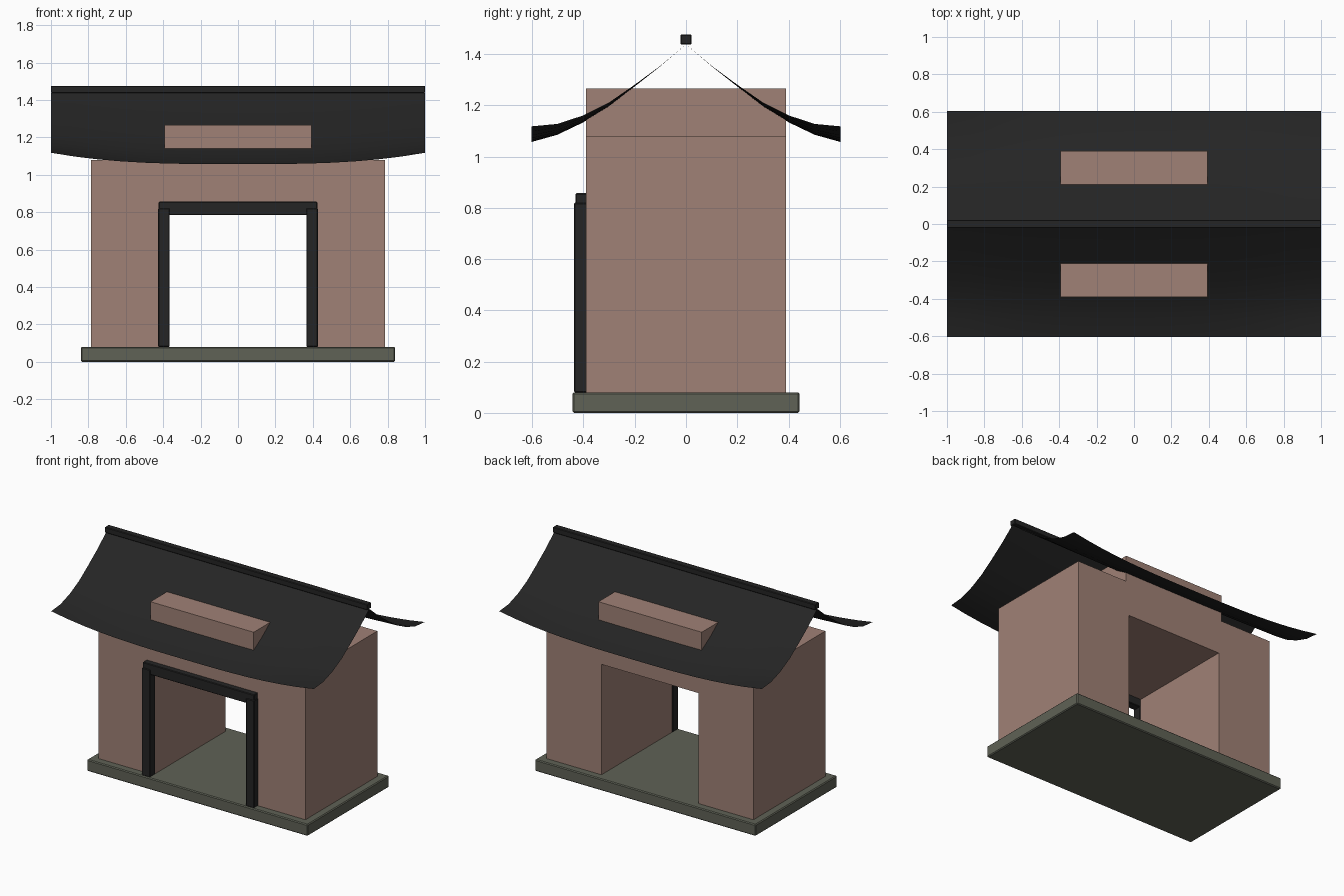
import bpy, bmesh, math

if "Cube" in bpy.data.objects:
    bpy.data.objects.remove(bpy.data.objects["Cube"])


def material(name, rgb):
    m = bpy.data.materials.new(name)
    m.diffuse_color = (*rgb, 1)
    m.use_nodes = True
    m.node_tree.nodes["Principled BSDF"].inputs["Base Color"].default_value = m.diffuse_color
    return m


PLASTER = material("brown plaster", (0.35, 0.22, 0.18))
STONE = material("grey green stone", (0.115, 0.122, 0.093))
DARK = material("dark roof and trim", (0.018, 0.018, 0.018))


def add_object(name, bm, mat):
    mesh = bpy.data.meshes.new(name)
    bm.to_mesh(mesh)
    bm.free()
    mesh.materials.append(mat)
    ob = bpy.data.objects.new(name, mesh)
    bpy.context.collection.objects.link(ob)
    return ob


def box(name, lo, hi, mat, bevel=0.004):
    bm = bmesh.new()
    bmesh.ops.create_cube(bm, size=1)
    for v in bm.verts:
        v.co = [(a + b) / 2 + c * (b - a) for a, b, c in zip(lo, hi, v.co)]
    ob = add_object(name, bm, mat)
    mod = ob.modifiers.new("soft edges", "BEVEL")
    mod.width = bevel
    mod.segments = 1
    return ob


# Stone base
box("base", (-0.84, -0.443, 0), (0.84, 0.443, 0.08), STONE, 0.006)

# Walls: stepped arch profile extruded front to back
half = [(0.37, 0.84), (0.37, 0.08), (0.787, 0.08),
        (0.787, 1.08), (0.393, 1.08), (0.393, 1.265)]
outline = half + [(-x, z) for x, z in reversed(half)]
bm = bmesh.new()
face = bm.faces.new([bm.verts.new((x, -0.391, z)) for x, z in outline])
new = bmesh.ops.extrude_face_region(bm, geom=[face])["geom"]
bmesh.ops.translate(bm, vec=(0, 0.782, 0),
                    verts=[g for g in new if isinstance(g, bmesh.types.BMVert)])
bmesh.ops.recalc_face_normals(bm, faces=bm.faces)
add_object("walls", bm, PLASTER)

# Door frame on the front
for side, x in (("left", -0.396), ("right", 0.396)):
    box(side + "_door_post", (x - 0.031, -0.437, 0.08),
        (x + 0.031, -0.375, 0.82), DARK)
box("door_lintel", (-0.424, -0.432, 0.785), (0.424, -0.375, 0.857), DARK)

# Curved roof: one thin sheet per slope, eaves lifting toward the ends
profile = [1.438, 1.352, 1.273, 1.195, 1.133, 1.085, 1.057]
COLS = 16
for name, sign in (("front_roof", -1), ("back_roof", 1)):
    bm = bmesh.new()
    rows = []
    for i, z in enumerate(profile):
        t = i / 6
        xs = [-1 + 2 * j / COLS for j in range(COLS + 1)]
        rows.append([bm.verts.new((x, sign * 0.603 * t,
                                   z + 0.061 * t * t * abs(x) ** 3)) for x in xs])
    for a, b in zip(rows, rows[1:]):
        for j in range(COLS):
            f = bm.faces.new((a[j], b[j], b[j + 1], a[j + 1]))
            f.smooth = True
            f.normal_update()
            if f.normal.z < 0:
                f.normal_flip()
    add_object(name, bm, DARK)

# Ridge beam
box("ridge", (-1, -0.022, 1.437), (1, 0.022, 1.476), DARK)
